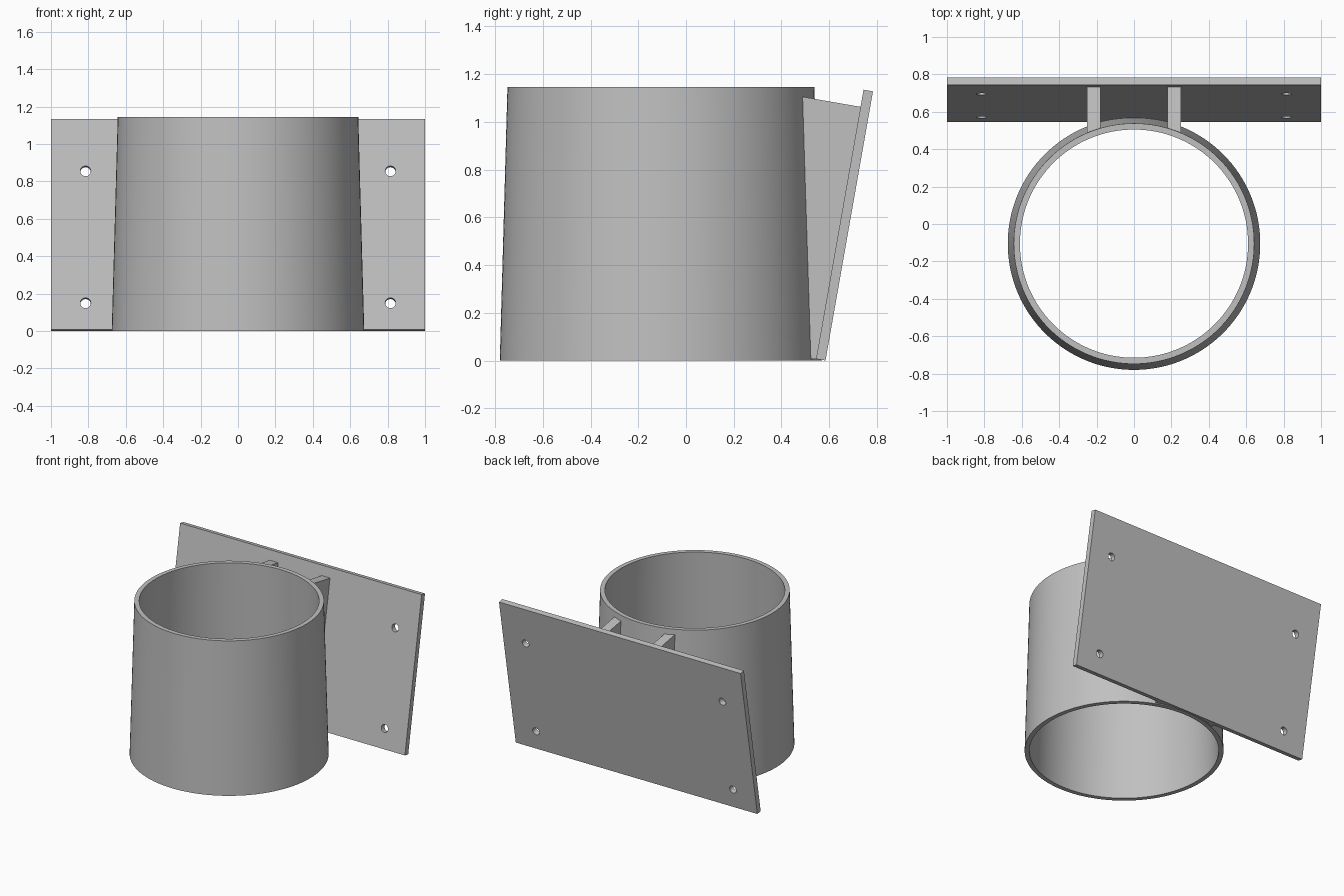
import bpy, bmesh, math
from mathutils import Matrix, Vector

default = bpy.data.objects.get("Cube")
if default:
    bpy.data.objects.remove(default, do_unlink=True)

# Single grey finish
grey = bpy.data.materials.new("plain_grey")
grey.use_nodes = True
colour = (0.53, 0.53, 0.53, 1)
grey.diffuse_color = colour
grey.node_tree.nodes["Principled BSDF"].inputs["Base Color"].default_value = colour


def finish(name, bm):
    bmesh.ops.recalc_face_normals(bm, faces=bm.faces)
    mesh = bpy.data.meshes.new(name)
    bm.to_mesh(mesh)
    bm.free()
    mesh.materials.append(grey)
    obj = bpy.data.objects.new(name, mesh)
    bpy.context.collection.objects.link(obj)
    return obj


def select_only(obj):
    bpy.ops.object.select_all(action='DESELECT')
    obj.select_set(True)
    bpy.context.view_layer.objects.active = obj


def prism(name, profile, x0, x1):
    """Extrude a (y, z) outline from x0 to x1."""
    bm = bmesh.new()
    face = bm.faces.new([bm.verts.new((x0, y, z)) for y, z in profile])
    new = bmesh.ops.extrude_face_region(bm, geom=[face])["geom"]
    bmesh.ops.translate(bm, vec=(x1 - x0, 0, 0),
                        verts=[v for v in new if isinstance(v, bmesh.types.BMVert)])
    return finish(name, bm)


# Tapered open sleeve, spun from its wall section
CENTRE_Y, SEGMENTS = -0.105, 128
wall = [(0.675, 0), (0.643, 1.145), (0.61, 1.145), (0.642, 0)]
bm = bmesh.new()
rings = []
for r, z in wall:
    angles = [2 * math.pi * i / SEGMENTS for i in range(SEGMENTS)]
    rings.append([bm.verts.new((r * math.cos(a), CENTRE_Y + r * math.sin(a), z))
                  for a in angles])
for k, ring in enumerate(rings):
    above = rings[(k + 1) % len(rings)]
    for i in range(SEGMENTS):
        j = (i + 1) % SEGMENTS
        bm.faces.new((ring[i], ring[j], above[j], above[i]))
sleeve = finish("sleeve", bm)
select_only(sleeve)
bpy.ops.object.shade_smooth_by_angle(angle=math.radians(30))

# Leaning back plate, built upright in its own frame
LENGTH, THICK = 1.145, 0.04
lean = Matrix.Translation((0, 0.545, 0.007)) @ Matrix.Rotation(math.radians(-10), 4, 'X')
plate = prism("back_plate", [(0, 0), (THICK, 0), (THICK, LENGTH), (0, LENGTH)], -1, 1)

# Four screw holes square to the plate
bm = bmesh.new()
for x in (-0.815, 0.815):
    for s in (0.145, 0.861):
        place = Matrix.Translation((x, THICK / 2, s)) @ Matrix.Rotation(math.pi / 2, 4, 'X')
        bmesh.ops.create_cone(bm, cap_ends=True, segments=32, radius1=0.028,
                              radius2=0.028, depth=0.2, matrix=place)
cutter = finish("hole_cutter", bm)
cutter.hide_render = True
cut = plate.modifiers.new("holes", 'BOOLEAN')
cut.operation, cut.solver, cut.object = 'DIFFERENCE', 'EXACT', cutter
select_only(plate)
bpy.ops.object.modifier_apply(modifier=cut.name)
bpy.data.objects.remove(cutter, do_unlink=True)
plate.data.transform(lean)
bpy.ops.object.shade_smooth_by_angle(angle=math.radians(30))

# Two wedge ribs joining the sleeve to the plate
outline = [(0.488, 1.105), (0.735, 1.062), (0.55, 0.007), (0.523, 0.007)]
for side, x in (("left", 0.18), ("right", -0.25)):
    prism(side + "_rib", outline, x, x + 0.07)
